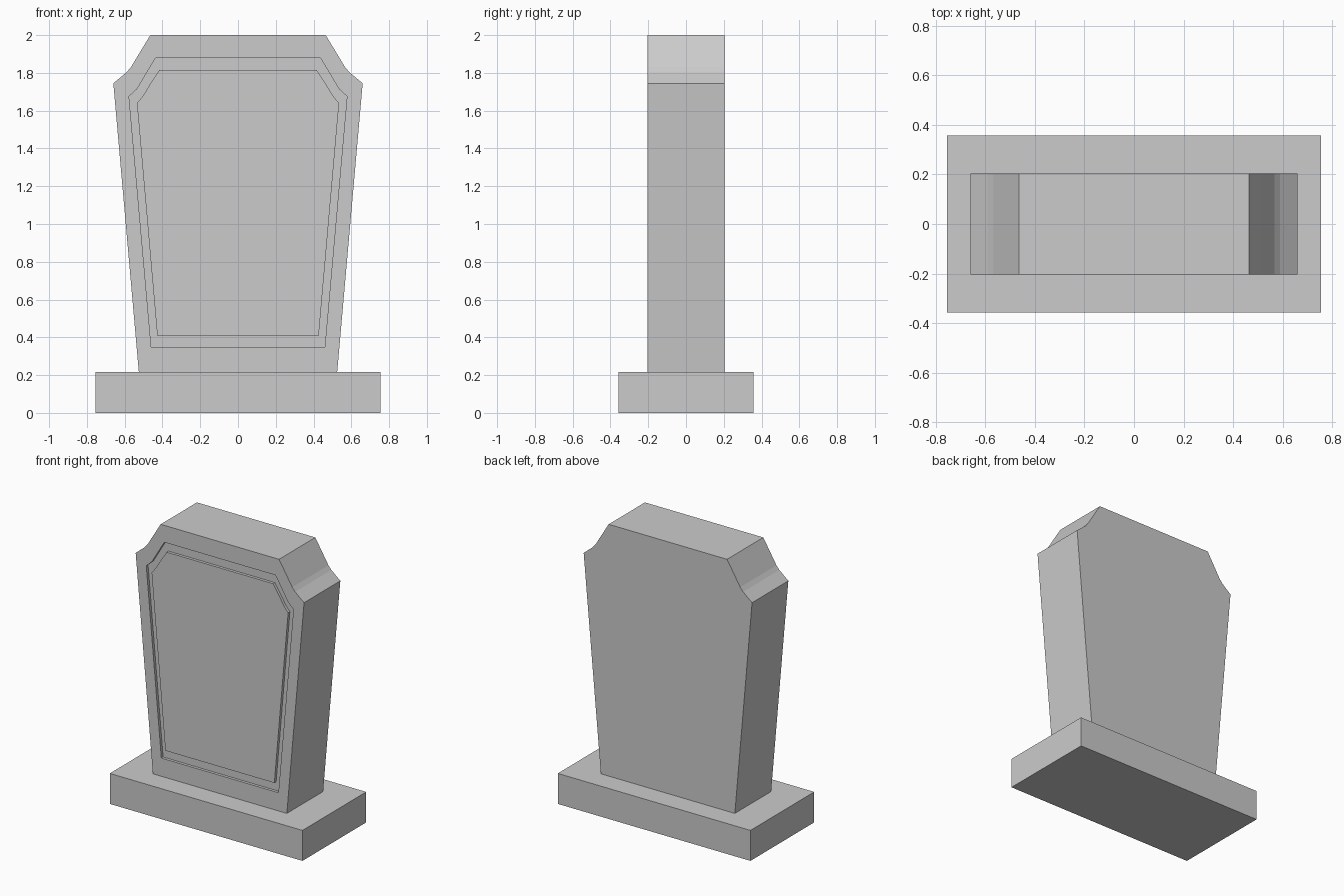
import bpy, bmesh

if "Cube" in bpy.data.objects:
    bpy.data.objects.remove(bpy.data.objects["Cube"])

HALF_DEPTH = 0.203
GROOVE_DEPTH = 0.02
BASE_TOP = 0.216

# Right-hand outlines (x, z), bottom to top; mirrored to full loops
SLAB = [(0.525, BASE_TOP), (0.66, 1.745), (0.59, 1.803), (0.567, 1.83), (0.514, 1.918), (0.464, 2.0)]
GROOVE_OUTER = [(0.459, 0.345), (0.577, 1.676), (0.535, 1.714), (0.522, 1.735), (0.488, 1.793), (0.436, 1.88)]
GROOVE_INNER = [(0.427, 0.406), (0.535, 1.64), (0.508, 1.672), (0.497, 1.688), (0.467, 1.738), (0.417, 1.815)]


def finish(bm, name):
    bmesh.ops.recalc_face_normals(bm, faces=bm.faces)
    mesh = bpy.data.meshes.new(name)
    bm.to_mesh(mesh)
    bm.free()
    obj = bpy.data.objects.new(name, mesh)
    bpy.context.collection.objects.link(obj)
    return obj


def add_loop(bm, half, y):
    full = half + [(-x, z) for x, z in reversed(half)]
    return [bm.verts.new((x, y, z)) for x, z in full]


# Plinth
bm = bmesh.new()
bmesh.ops.create_cube(bm, size=1)
bmesh.ops.scale(bm, vec=(1.51, 0.714, BASE_TOP), verts=bm.verts)
bmesh.ops.translate(bm, vec=(0, 0, BASE_TOP / 2), verts=bm.verts)
finish(bm, "plinth")

# Headstone slab with a groove framing its flush front panel
front, deep = -HALF_DEPTH, -HALF_DEPTH + GROOVE_DEPTH
bm = bmesh.new()
loops = [add_loop(bm, half, y) for half, y in (
    (SLAB, HALF_DEPTH), (SLAB, front),
    (GROOVE_OUTER, front), (GROOVE_OUTER, deep),
    (GROOVE_INNER, deep), (GROOVE_INNER, front))]
for a, b in zip(loops, loops[1:]):
    n = len(a)
    for i in range(n):
        j = (i + 1) % n
        bm.faces.new((a[i], a[j], b[j], b[i]))
bm.faces.new(loops[0])
bm.faces.new(loops[-1])
finish(bm, "headstone")
